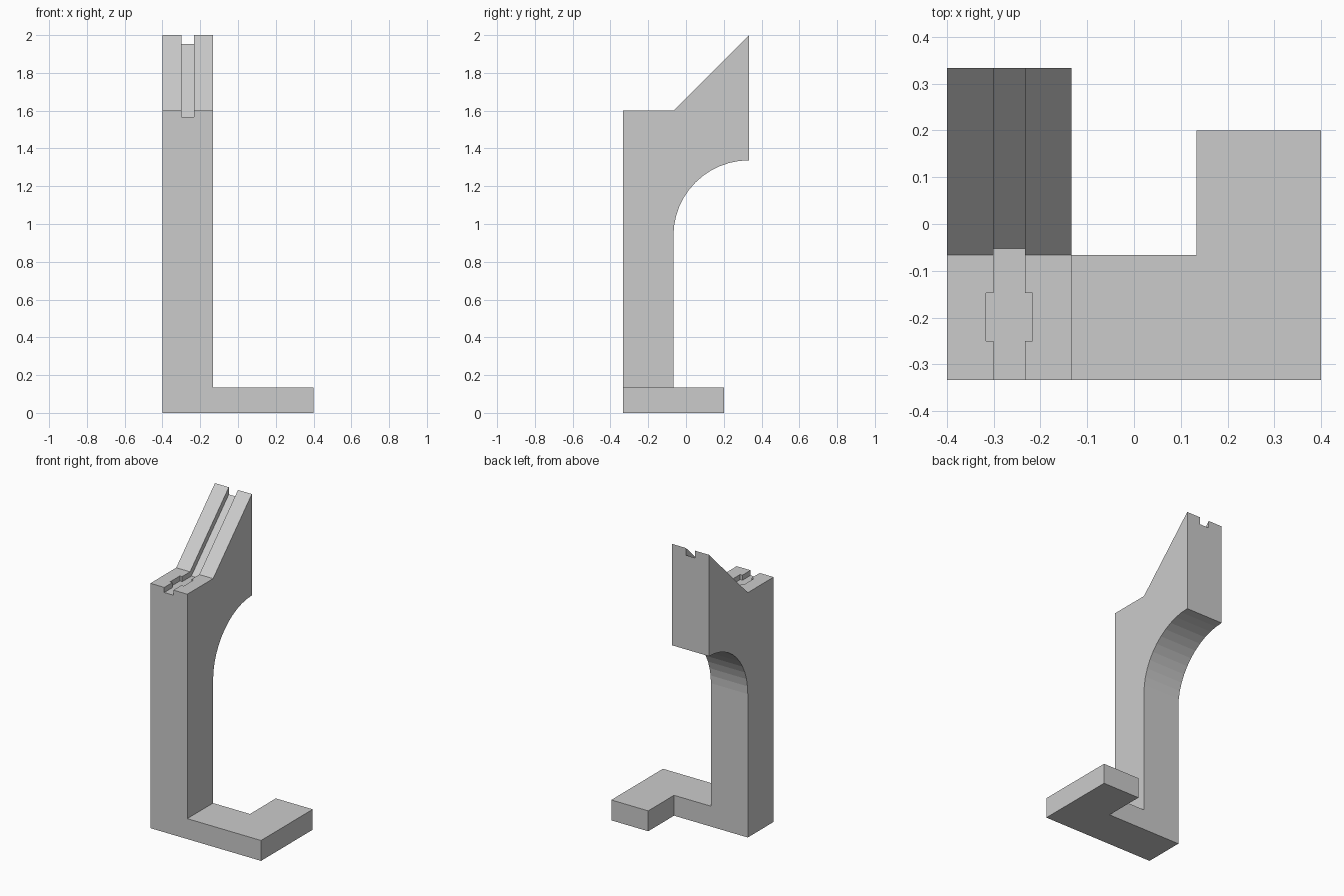
import bpy, bmesh, math
from mathutils import Vector

if "Cube" in bpy.data.objects:
    bpy.data.objects.remove(bpy.data.objects["Cube"])

U = 2 / 15  # grid unit of the design


def prism(name, points, axis, lo, hi):
    """Extrude a 2D profile: axis 'x' takes (y, z) points, axis 'z' takes (x, y)."""
    place = (lambda a, b: (lo, a, b)) if axis == 'x' else (lambda a, b: (a, b, lo))
    step = Vector((hi - lo, 0, 0)) if axis == 'x' else Vector((0, 0, hi - lo))
    bm = bmesh.new()
    face = bm.faces.new([bm.verts.new(place(*p)) for p in points])
    ext = bmesh.ops.extrude_face_region(bm, geom=[face])
    verts = [g for g in ext['geom'] if isinstance(g, bmesh.types.BMVert)]
    bmesh.ops.translate(bm, verts=verts, vec=step)
    bmesh.ops.recalc_face_normals(bm, faces=bm.faces)
    mesh = bpy.data.meshes.new(name)
    bm.to_mesh(mesh)
    bm.free()
    obj = bpy.data.objects.new(name, mesh)
    bpy.context.collection.objects.link(obj)
    return obj


def combine(target, tool, operation):
    """Boolean with a hidden helper object."""
    mod = target.modifiers.new(tool.name, 'BOOLEAN')
    mod.operation, mod.solver, mod.object = operation, 'EXACT', tool
    tool.hide_render = True
    tool.hide_set(True)


# Upright with overhanging sloped head and a curved underside
front, back, rear = -2.5 * U, -0.5 * U, 2.5 * U
radius, steps = 3 * U, 12
arc = [(rear - radius * math.cos(a), 7.03 * U + radius * math.sin(a))
       for a in (math.pi / 2 * i / steps for i in range(steps + 1))]
stand = prism("stand", [(front, 0), (back, 0), *arc, (rear, 2),
                        (back, 12 * U), (front, 12 * U)], 'x', -3 * U, -U)

# L-shaped foot
foot = prism("foot", [(-3 * U, front), (3 * U, front), (3 * U, 1.5 * U),
                      (U, 1.5 * U), (U, back), (-3 * U, back)], 'z', 0, U)
combine(stand, foot, 'UNION')

# Groove following the top, with a constant depth normal to each surface
depth, mid = U / 4, -2 * U
floor = 12 * U - depth
bend = back + depth * math.tan(math.pi / 8)
over = 0.1
groove = prism("groove_cutter", [(front - over, floor), (bend, floor),
                                 (rear + over, floor + rear + over - bend),
                                 (rear + over, 2.3), (front - over, 2.3)],
               'x', mid - U / 4, mid + U / 4)
combine(stand, groove, 'DIFFERENCE')

# Wider pocket across the groove on the flat part
pocket = prism("pocket_cutter", [(-0.25, floor), (-0.148, floor),
                                 (-0.148, 1.7), (-0.25, 1.7)],
               'x', mid - 0.05, mid + 0.05)
combine(stand, pocket, 'DIFFERENCE')
